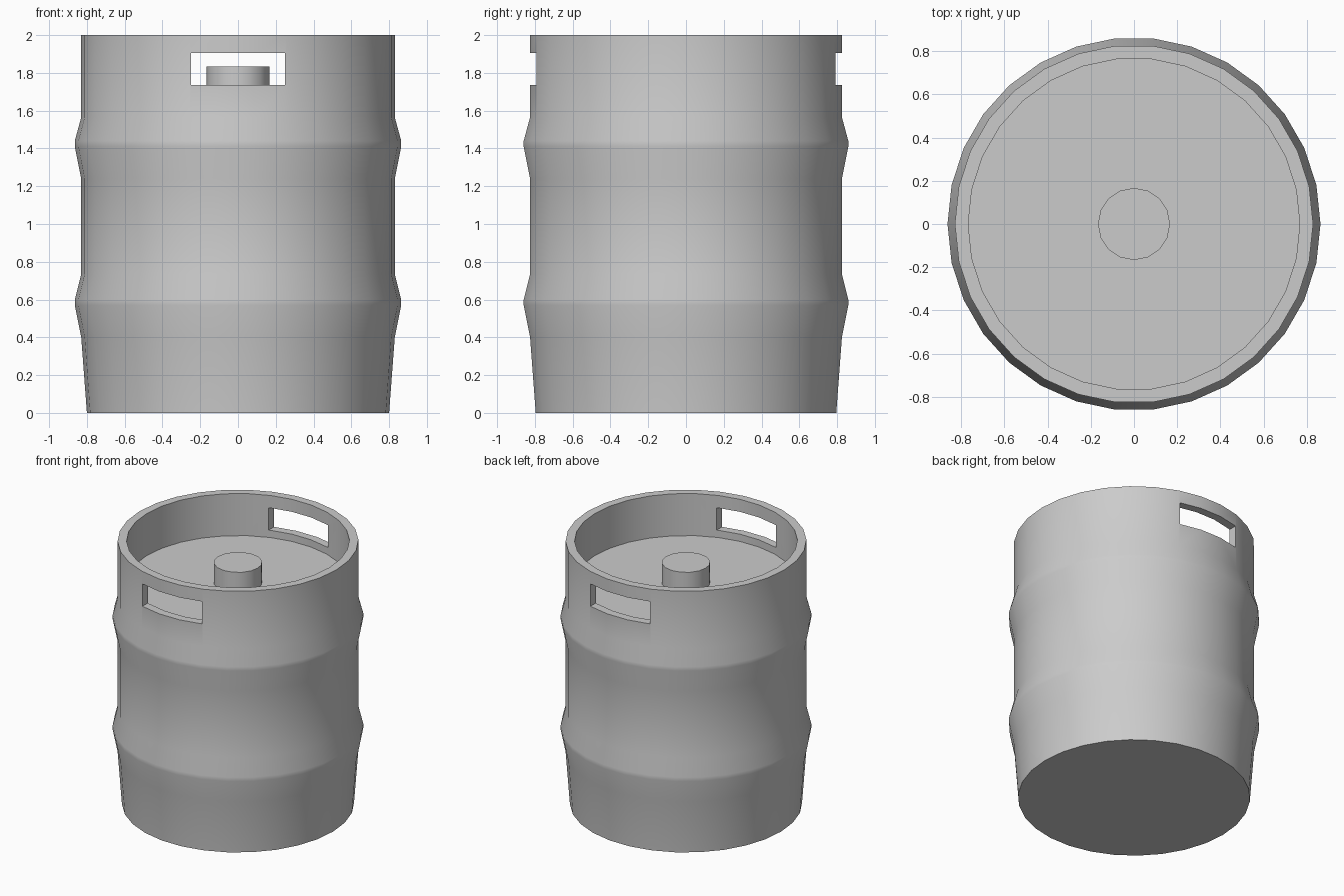
import bpy, bmesh, math

cube = bpy.data.objects.get("Cube")
if cube:
    bpy.data.objects.remove(cube, do_unlink=True)

steel = bpy.data.materials.new("steel grey")
steel.use_nodes = True
colour = (0.6, 0.6, 0.6, 1)
steel.diffuse_color = colour
steel.node_tree.nodes["Principled BSDF"].inputs["Base Color"].default_value = colour


def lathe(name, profile, sides):
    """Closed solid turned around z from (radius, height) points, capped at both ends."""
    bm = bmesh.new()
    rings = []
    for r, z in profile:
        angles = [2 * math.pi * i / sides for i in range(sides)]
        rings.append([bm.verts.new((r * math.cos(a), r * math.sin(a), z)) for a in angles])
    for low, high in zip(rings, rings[1:]):
        for i in range(sides):
            j = (i + 1) % sides
            bm.faces.new((low[i], low[j], high[j], high[i]))
    bm.faces.new(rings[0][::-1])
    bm.faces.new(rings[-1])
    bmesh.ops.recalc_face_normals(bm, faces=bm.faces)
    mesh = bpy.data.meshes.new(name)
    bm.to_mesh(mesh)
    bm.free()
    mesh.materials.append(steel)
    obj = bpy.data.objects.new(name, mesh)
    bpy.context.collection.objects.link(obj)
    return obj


def select(obj):
    bpy.ops.object.select_all(action='DESELECT')
    obj.select_set(True)
    bpy.context.view_layer.objects.active = obj


# Barrel wall with two rolling ribs, open rim and recessed lid
barrel = lathe("barrel", [
    (0.80, 0), (0.83, 0.40),
    (0.864, 0.57), (0.864, 0.60), (0.83, 0.735),
    (0.83, 1.24), (0.864, 1.41), (0.864, 1.44), (0.83, 1.565),
    (0.83, 2), (0.768, 2), (0.768, 1.68)], 30)

# Hand holes through the front and back of the rim
bpy.ops.mesh.primitive_cube_add(size=1, location=(0, 0, 1.82))
cutter = bpy.context.object
cutter.name = "hand_hole_cutter"
cutter.scale = (0.5, 2, 0.17)
cutter.hide_render = True
cutter.data.materials.append(steel)
cut = barrel.modifiers.new("hand_holes", 'BOOLEAN')
cut.operation = 'DIFFERENCE'
cut.solver = 'EXACT'
cut.object = cutter
select(barrel)
bpy.ops.object.modifier_apply(modifier=cut.name)
bpy.data.objects.remove(cutter, do_unlink=True)

# Valve fitting in the middle of the lid
valve = lathe("valve", [(0.167, 1.67), (0.167, 1.835)], 16)

for part in (barrel, valve):
    select(part)
    bpy.ops.object.shade_smooth_by_angle(angle=math.radians(30))
